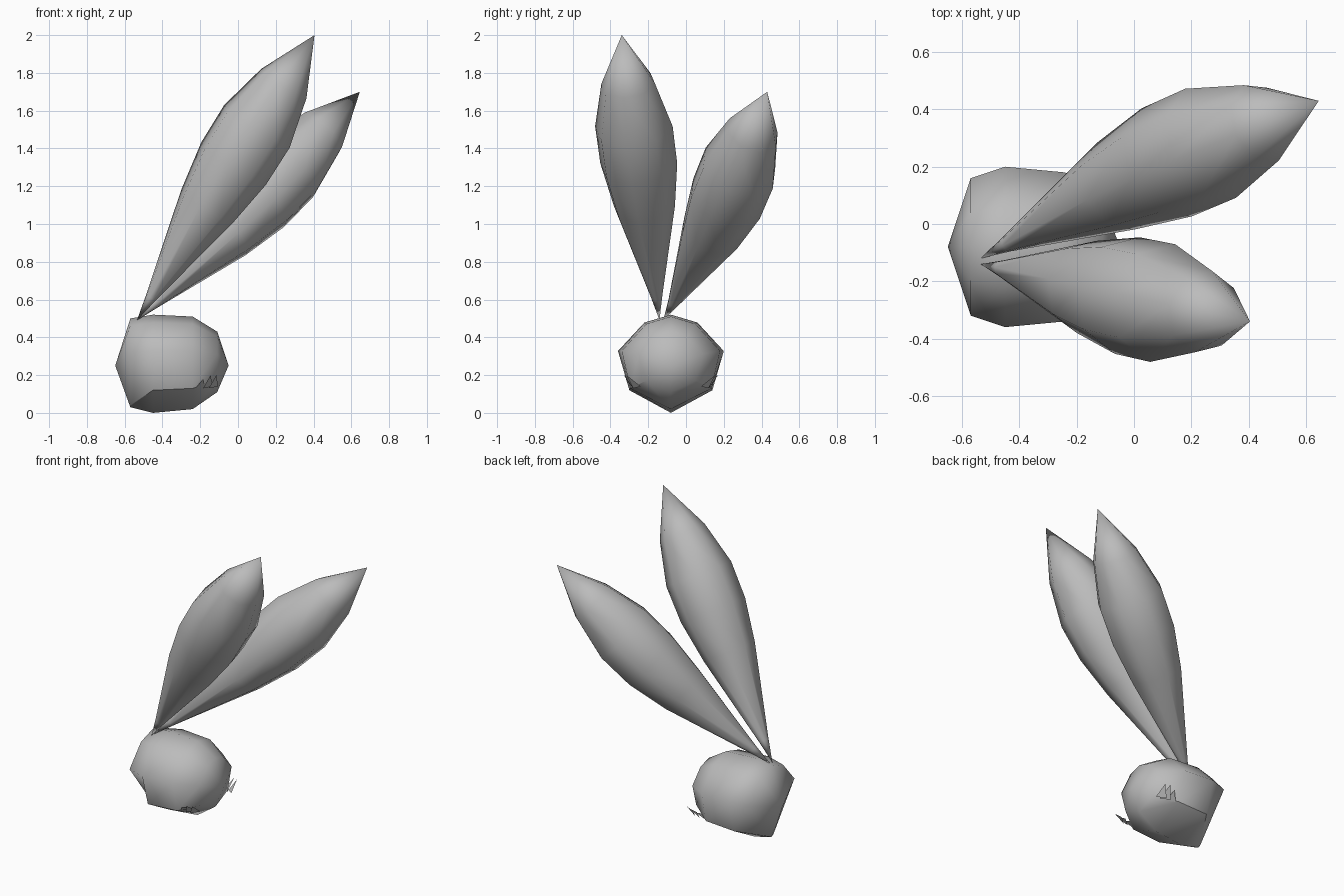
import bpy, bmesh, math
from mathutils import Vector

old = bpy.data.objects.get("Cube")
if old:
    bpy.data.objects.remove(old)

grey = bpy.data.materials.new("soft grey")
grey.use_nodes = True
colour = (0.5, 0.5, 0.5, 1)
grey.diffuse_color = colour
grey.node_tree.nodes["Principled BSDF"].inputs["Base Color"].default_value = colour


def finish(name, bm, smooth=True):
    bmesh.ops.recalc_face_normals(bm, faces=bm.faces)
    for f in bm.faces:
        f.smooth = smooth
    mesh = bpy.data.meshes.new(name)
    bm.to_mesh(mesh)
    bm.free()
    mesh.materials.append(grey)
    obj = bpy.data.objects.new(name, mesh)
    bpy.context.collection.objects.link(obj)


def loft(bm, start, rings, end):
    """Skin rings of points between two pole points."""
    a, b = bm.verts.new(start), bm.verts.new(end)
    loops = [[bm.verts.new(p) for p in ring] for ring in rings]
    n = len(loops[0])
    for i in range(n):
        j = (i + 1) % n
        bm.faces.new((a, loops[0][i], loops[0][j]))
        bm.faces.new((b, loops[-1][j], loops[-1][i]))
        for lo, hi in zip(loops, loops[1:]):
            bm.faces.new((lo[i], hi[i], hi[j], lo[j]))
    return loops


# Head: rings along x, each (x, half width, bottom, jaw half width, jaw height, top)
MID_Y = -0.08
sections = [(-0.57, 0.24, 0.03, 0.02, 0.04, 0.50), (-0.45, 0.28, 0.0, 0.22, 0.12, 0.52),
            (-0.24, 0.26, 0.02, 0.215, 0.13, 0.51), (-0.11, 0.17, 0.11, 0.13, 0.17, 0.43)]
rings = []
for x, w, low, jaw_w, jaw_z, top in sections:
    h = top - low
    half = [(w * 0.5, low + h * 0.92), (w, low + h * 0.63), (jaw_w, jaw_z)]
    right = [(x, MID_Y + y, z) for y, z in half]
    left = [(x, MID_Y - y, z) for y, z in reversed(half)]
    rings.append([(x, MID_Y, top)] + right + [(x, MID_Y, low)] + left)
bm = bmesh.new()
loops = loft(bm, (-0.65, MID_Y, 0.25), rings, (-0.05, MID_Y, 0.25))
for lo, hi in zip(loops, loops[1:]):
    for i in (3, 5):  # crisp jaw line
        bm.edges.get((lo[i], hi[i])).smooth = False
finish("head", bm)

# Ears: tapered leaf shapes with a narrow root, bowed slightly along their length
leaf = [(0.08, 0.03), (0.40, 0.165), (0.55, 0.208), (0.68, 0.21), (0.83, 0.145)]


def ear(name, root, tip, bow):
    root, tip, bow = Vector(root), Vector(tip), Vector(bow)
    axis = (tip - root).normalized()
    side = axis.cross(Vector((0, 0, 1))).normalized()
    up = side.cross(axis)
    rings = []
    for s, r in leaf:
        c = root.lerp(tip, s) + bow * math.sin(math.pi * s)
        angles = [math.tau * k / 8 for k in range(8)]
        rings.append([c + r * (side * math.cos(a) + up * math.sin(a)) for a in angles])
    bm = bmesh.new()
    loft(bm, root, rings, tip)
    finish(name, bm)


ear("front_ear", (-0.535, -0.14, 0.49), (0.405, -0.34, 2.0), (-0.005, 0, 0))
ear("back_ear", (-0.535, -0.12, 0.49), (0.645, 0.43, 1.70), (0, 0.033, -0.02))

# Cheek tufts: three flat spikes on each side of the jaw
for name, sign in (("front_cheek_tuft", -1), ("back_cheek_tuft", 1)):
    bm = bmesh.new()
    for x, reach, height in ((-0.2, 0.24, 0.18), (-0.16, 0.25, 0.2), (-0.13, 0.235, 0.2)):
        base = [(x - 0.025, MID_Y + sign * 0.2, 0.13), (x + 0.025, MID_Y + sign * 0.16, 0.14)]
        spike = base + [(x + 0.015, MID_Y + sign * reach, height)]
        bm.faces.new([bm.verts.new(p) for p in spike])
    finish(name, bm, smooth=False)
